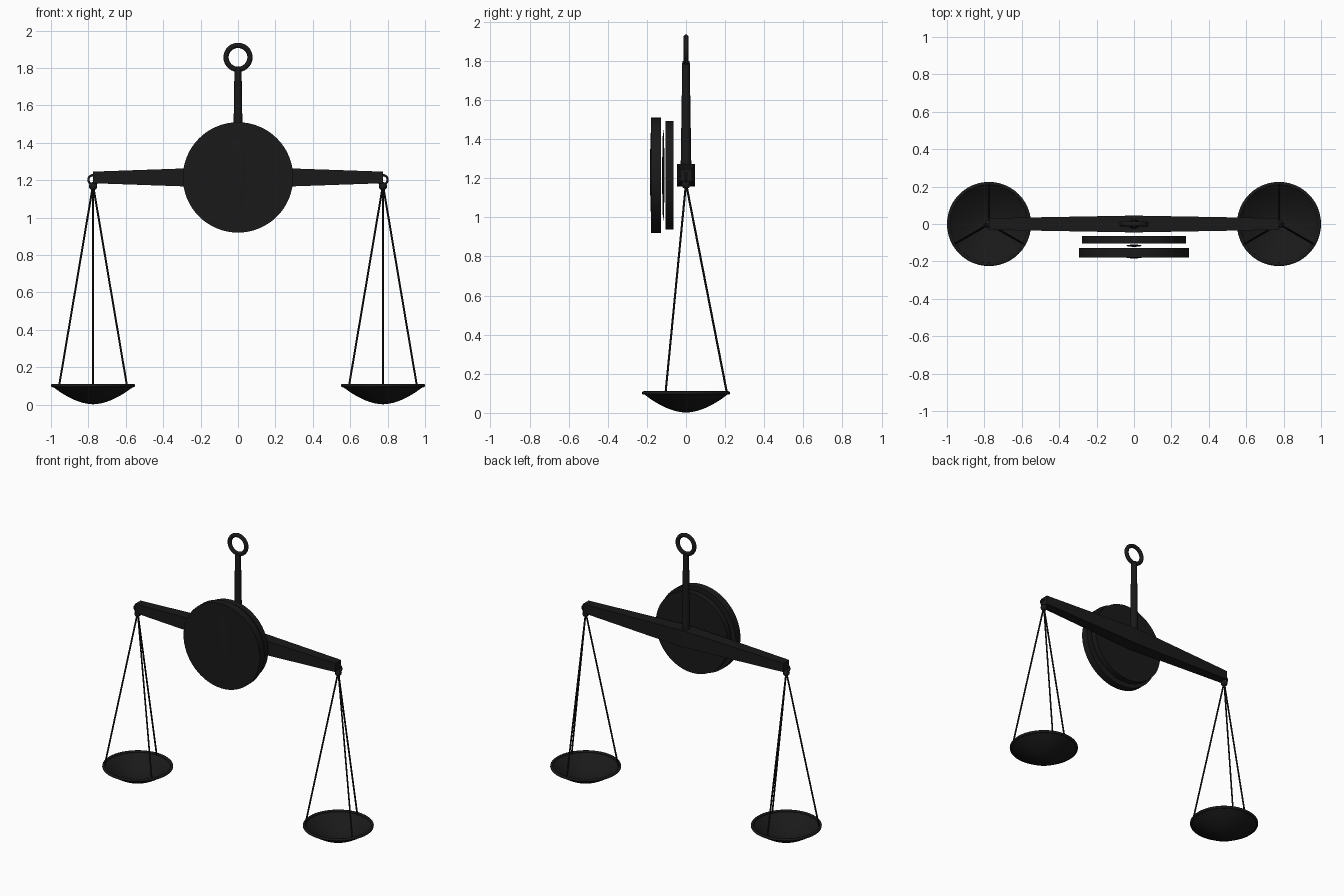
import bpy, math
from mathutils import Vector

if "Cube" in bpy.data.objects:
    bpy.data.objects.remove(bpy.data.objects["Cube"])

ARM_X = 0.775      # hanging point of each pan
BEAM_Z = 1.215     # height of the beam axis

# Near-black iron
iron = bpy.data.materials.new("black_iron")
iron.diffuse_color = (0.01, 0.01, 0.01, 1)
iron.use_nodes = True
iron.node_tree.nodes["Principled BSDF"].inputs["Base Color"].default_value = iron.diffuse_color


def smooth(name):
    ob = bpy.context.object
    ob.name = name
    ob.data.materials.append(iron)
    bpy.ops.object.shade_smooth_by_angle(angle=math.radians(40))
    return ob


def rod(name, a, b, r1, r2, sides=16):
    a, b = Vector(a), Vector(b)
    d = b - a
    bpy.ops.mesh.primitive_cone_add(vertices=sides, radius1=r1, radius2=r2,
                                    depth=d.length, location=(a + b) / 2,
                                    rotation=d.to_track_quat('Z', 'Y').to_euler())
    return smooth(name)


def ring(name, loc, major, minor, upright=True):
    bpy.ops.mesh.primitive_torus_add(major_radius=major, minor_radius=minor,
                                     major_segments=48, minor_segments=12, location=loc,
                                     rotation=(math.pi / 2 if upright else 0, 0, 0))
    return smooth(name)


def ball(name, loc, scale):
    bpy.ops.mesh.primitive_uv_sphere_add(segments=32, ring_count=16, radius=1, location=loc)
    bpy.context.object.scale = scale
    bpy.ops.object.transform_apply(location=False, rotation=False, scale=True)
    return smooth(name)


def mesh_object(name, verts, faces):
    me = bpy.data.meshes.new(name)
    me.from_pydata(verts, [], faces)
    ob = bpy.data.objects.new(name, me)
    bpy.context.collection.objects.link(ob)
    bpy.ops.object.select_all(action='DESELECT')
    ob.select_set(True)
    bpy.context.view_layer.objects.active = ob
    bpy.ops.object.mode_set(mode='EDIT')
    bpy.ops.mesh.select_all(action='SELECT')
    bpy.ops.mesh.remove_doubles(threshold=0.0001)
    bpy.ops.mesh.normals_make_consistent(inside=False)
    bpy.ops.object.mode_set(mode='OBJECT')
    return ob


def lathe(name, profile, loc, seg=48):
    n = len(profile)
    verts = [(r * math.cos(2 * math.pi * i / seg), r * math.sin(2 * math.pi * i / seg), z)
             for i in range(seg) for r, z in profile]
    # the profile is a closed loop through the axis
    faces = [(i * n + j, (i + 1) % seg * n + j, (i + 1) % seg * n + j + 1, i * n + j + 1)
             for i in range(seg) for j in range(n - 1)]
    mesh_object(name, verts, faces).location = loc
    return smooth(name)


# Beam: square section, thickest in the middle
verts, faces = [], []
for x, hy, hz in ((-ARM_X, 0.031, 0.031), (0, 0.045, 0.058), (ARM_X, 0.031, 0.031)):
    verts += [(x, sy * hy, BEAM_Z + sz * hz) for sy, sz in ((-1, -1), (1, -1), (1, 1), (-1, 1))]
for s in (0, 4):
    faces += [(s + i, s + 4 + i, s + 4 + (i + 1) % 4, s + (i + 1) % 4) for i in range(4)]
faces += [(0, 1, 2, 3), (11, 10, 9, 8)]
mesh_object("beam", verts, faces).data.materials.append(iron)

# Hanging stem and top ring
rod("stem", (0, 0, BEAM_Z), (0, 0, 1.80), 0.028, 0.019)
ring("top_ring", (0, 0, 1.857), 0.064, 0.014)

# Dial: front and rear discs, with slit-shaped lenses
for name, y0, y1, r in (("front_disc", -0.18, -0.129, 0.295), ("rear_disc", -0.104, -0.063, 0.278)):
    rod(name, (0, y0, BEAM_Z), (0, y1, BEAM_Z), r, r, 64)
ball("front_lens", (0, -0.173, 1.23), (0.056, 0.011, 0.27))
ball("inner_lens", (0, -0.116, BEAM_Z), (0.04, 0.006, 0.232))

# Each side: hook ring, knot, cords and pan
outer = [(0.22 * t, 0.002 + 0.098 * t ** 1.8) for t in (i / 12 for i in range(13))]
inner = [(r * 0.985, z + 0.006) for r, z in reversed(outer)]
for side, sx in (("left", -1), ("right", 1)):
    x = sx * ARM_X
    ring(side + "_hook", (x, 0, 1.202), 0.025, 0.006)
    ball(side + "_knot", (x, 0, 1.168), (0.022, 0.022, 0.022))
    for k in range(3):
        a = math.radians(90 + 120 * k)
        rod(f"{side}_cord_{k + 1}", (x + 0.21 * math.cos(a), 0.21 * math.sin(a), 0.098),
            (x, 0, 1.175), 0.0055, 0.0055, 8)
    lathe(side + "_pan", outer + inner, (x, 0, 0))
    ring(side + "_pan_rim", (x, 0, 0.102), 0.216, 0.009, upright=False)
